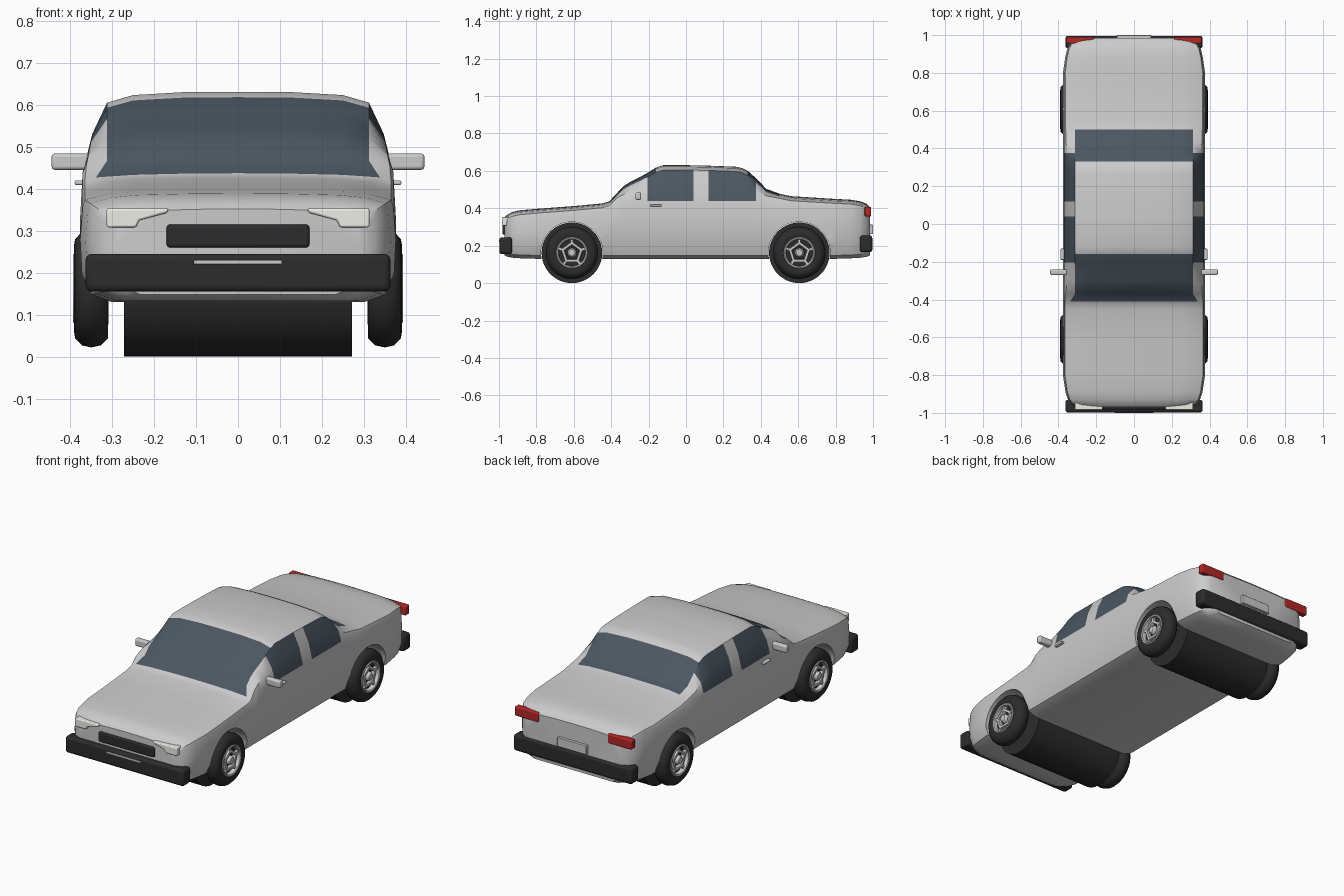
import bpy, bmesh, math
from mathutils import Matrix, Vector

if "Cube" in bpy.data.objects:
    bpy.data.objects.remove(bpy.data.objects["Cube"])


def material(name, r, g, b):
    m = bpy.data.materials.new(name)
    m.diffuse_color = (r, g, b, 1)
    m.use_nodes = True
    m.node_tree.nodes["Principled BSDF"].inputs["Base Color"].default_value = m.diffuse_color
    return m


PAINT = material("paint", .62, .62, .62)
GLASS = material("glass", .07, .095, .12)
BLACK = material("rubber", .025, .025, .027)
RED = material("red_lens", .45, .02, .02)
WHITE = material("clear_lens", .85, .85, .8)
SILVER = material("silver", .6, .6, .63)


def finish(name, bm, mats, bevel=0, angle=35):
    bmesh.ops.recalc_face_normals(bm, faces=bm.faces)
    me = bpy.data.meshes.new(name)
    bm.to_mesh(me)
    bm.free()
    ob = bpy.data.objects.new(name, me)
    bpy.context.collection.objects.link(ob)
    for m in mats:
        me.materials.append(m)
    if bevel:
        mod = ob.modifiers.new("bevel", "BEVEL")
        mod.width, mod.segments = bevel, 3
    smooth(ob, angle)
    return ob


def smooth(ob, angle):
    bpy.ops.object.select_all(action='DESELECT')
    ob.select_set(True)
    bpy.context.view_layer.objects.active = ob
    bpy.ops.object.shade_smooth_by_angle(angle=math.radians(angle))


def box(name, lo, hi, mat, bevel=.008):
    bm = bmesh.new()
    lo, hi = Vector(lo), Vector(hi)
    bmesh.ops.create_cube(bm, size=1, matrix=Matrix.Translation((lo + hi) / 2) @ Matrix.Diagonal((*(hi - lo), 1)))
    return finish(name, bm, [mat], bevel)


def lathe(name, profile, centre, mat, side=1, n=40, closed=False):
    """Revolve (x, radius) points about an axis along x."""
    bm = bmesh.new()
    rings = [[bm.verts.new((side * x, centre[0] + r * math.sin(2 * math.pi * i / n),
                            centre[1] + r * math.cos(2 * math.pi * i / n))) for i in range(n)]
             for x, r in profile]
    pairs = list(zip(rings, rings[1:]))
    if closed:
        pairs.append((rings[-1], rings[0]))
    else:
        bm.faces.new(rings[0])
        bm.faces.new(rings[-1])
    for a, b in pairs:
        for i in range(n):
            bm.faces.new((a[i], a[(i + 1) % n], b[(i + 1) % n], b[i]))
    return finish(name, bm, [mat])


# Body: cross-sections (y, roof height, width factor) lofted from nose to tail
stations = [(-.97, .352, .78), (-.955, .366, .87), (-.93, .38, .93), (-.89, .389, .965), (-.8, .397, 1),
            (-.6, .412, 1), (-.45, .426, 1), (-.41, .437, 1), (-.37, .48, 1), (-.335, .518, 1),
            (-.3, .54, 1), (-.25, .565, 1), (-.205, .59, 1), (-.16, .618, 1), (-.12, .631, 1),
            (.04, .63, 1), (.12, .628, 1), (.27, .622, 1), (.3, .615, 1), (.33, .6, 1), (.375, .56, 1),
            (.43, .503, 1), (.5, .478, 1), (.56, .465, 1), (.8, .45, 1), (.88, .446, .97),
            (.93, .438, .94), (.965, .425, .87), (.985, .405, .78)]


def section(y, h, k):
    c = min(1, max(0, (h - .44) / .19))
    zb = .13 + .12 * (1 - k) * .7
    belt = min(.44, h - .04)
    edge = h - .01 - .016 * c
    ex = .338 if y == -.41 else .312
    half = [(0, zb), (.3, zb), (.35, zb + .018), (.372, zb + .3 * (belt - zb)),
            (.376, zb + .65 * (belt - zb)), (.37, belt), (.365 - .018 * c, belt + .55 * (edge - belt)),
            (ex, edge), (.25, h - .004 - .004 * c), (.13, h - .001), (0, h)]
    pts = half + [(-x, z) for x, z in half[-2:0:-1]]
    return [(x * k, y, z) for x, z in pts]


bm = bmesh.new()
rings = [[bm.verts.new(p) for p in section(*s)] for s in stations]
bm.faces.new(rings[0])
bm.faces.new(rings[-1])
for i in range(len(rings) - 1):
    y = (stations[i][0] + stations[i + 1][0]) / 2
    for j in range(20):
        f = bm.faces.new((rings[i][j], rings[i][(j + 1) % 20], rings[i + 1][(j + 1) % 20], rings[i + 1][j]))
        col = min(j, 19 - j)
        side_window = col in (5, 6) and (-.205 < y < .04 or .12 < y < .375)
        screen = col >= 7 and (-.41 < y < -.16 or .33 < y < .5)
        f.material_index = int(side_window or screen)
body = finish("body", bm, [PAINT, GLASS])

# Wheel arches and the dark liners between the wheels
AXLES = {"front": (-.61, .162), "rear": (.606, .162)}
for end, c in AXLES.items():
    cutter = lathe("arch_cutter", [(-.6, .165), (.6, .165)], c, PAINT, n=48)
    cutter.hide_render = True
    mod = body.modifiers.new("arch", "BOOLEAN")
    mod.operation, mod.solver, mod.object = 'DIFFERENCE', 'EXACT', cutter
    bpy.ops.object.select_all(action='DESELECT')
    bpy.context.view_layer.objects.active = body
    body.select_set(True)
    bpy.ops.object.modifier_apply(modifier="arch")
    bpy.data.objects.remove(cutter)
    lathe(end + "_wheel_liner", [(-.272, .162), (.272, .162)], c, BLACK, n=48)
smooth(body, 35)

# Wheels: tyre, rim ring, five-sided spoke ring, spokes and hub
for end, c in AXLES.items():
    for side, tag in ((1, "right"), (-1, "left")):
        n = f"{end}_{tag}_"
        lathe(n + "tyre", [(.308, .05), (.31, .118), (.326, .135), (.35, .14), (.372, .135), (.388, .118),
                           (.391, .1), (.386, .08), (.365, .076), (.365, .01)], c, BLACK, side)
        lathe(n + "rim", [(.367, .084), (.39, .084), (.393, .08), (.39, .073), (.367, .071)],
              c, SILVER, side, closed=True)
        lathe(n + "spoke_ring", [(.364, .062), (.384, .06), (.384, .044), (.364, .042)],
              c, SILVER, side, n=5, closed=True)
        lathe(n + "hub", [(.36, .026), (.382, .024), (.391, .017), (.393, .006)], c, SILVER, side, n=20)
        bm = bmesh.new()
        for i in range(5):
            m = (Matrix.Translation((side * .373, *c)) @ Matrix.Rotation(-2 * math.pi * i / 5, 4, 'X')
                 @ Matrix.Translation((0, 0, .064)) @ Matrix.Diagonal((.018, .014, .022, 1)))
            bmesh.ops.create_cube(bm, size=1, matrix=m)
        finish(n + "spokes", bm, [SILVER])

# Bumpers, grille and plates
box("front_bumper", (-.363, -.998, .155), (.363, -.93, .245), BLACK, .014)
box("rear_bumper", (-.363, .93, .165), (.363, .996, .255), BLACK, .014)
box("grille", (-.17, -.982, .26), (.17, -.95, .315), BLACK)
box("front_trim_strip", (-.105, -1, .22), (.105, -.99, .23), SILVER, .002)
box("rear_plate", (-.09, .97, .262), (.09, 1, .312), PAINT, .003)

# Mirrors, door handles and lights on both sides
for s, tag in ((1, "right"), (-1, "left")):
    def sided(name, x0, x1, y0, y1, z0, z1, mat, bevel=.008):
        xs = sorted((s * x0, s * x1))
        box(f"{tag}_{name}", (xs[0], y0, z0), (xs[1], y1, z1), mat, bevel)
    sided("mirror", .355, .444, -.27, -.24, .445, .484, PAINT)
    sided("door_handle", .36, .389, -.19, -.13, .409, .42, PAINT, .004)
    sided("tail_light", .212, .358, .955, .99, .357, .408, RED, .006)
    bm = bmesh.new()
    outline = [(.313, .308), (.313, .353), (.165, .353), (.168, .343), (.235, .325), (.243, .308)]
    face = bm.faces.new([bm.verts.new((s * x, -.984, z)) for x, z in outline])
    ext = bmesh.ops.extrude_face_region(bm, geom=[face])
    bmesh.ops.translate(bm, vec=(0, .054, 0), verts=[v for v in ext["geom"] if isinstance(v, bmesh.types.BMVert)])
    finish(tag + "_headlight", bm, [WHITE], .005)
